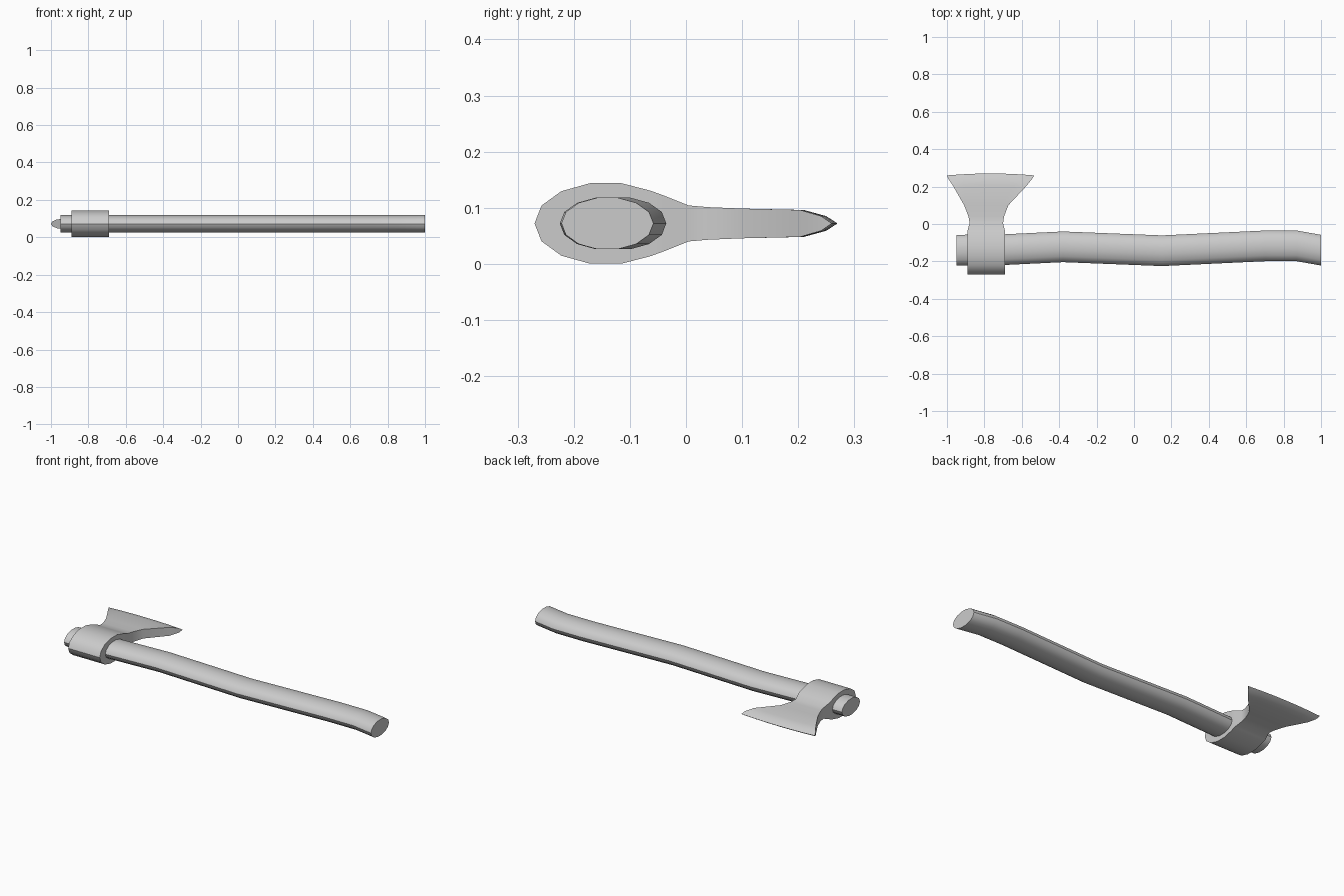
import bpy, bmesh, math

cube = bpy.data.objects.get("Cube")
if cube:
    bpy.data.objects.remove(cube, do_unlink=True)

MID_Z = 0.072
SIDES = 14

grey = bpy.data.materials.new("plain grey")
grey.use_nodes = True
colour = (0.6, 0.6, 0.6, 1)
grey.diffuse_color = colour
grey.node_tree.nodes["Principled BSDF"].inputs["Base Color"].default_value = colour


def finish(bm, name, angle):
    bmesh.ops.recalc_face_normals(bm, faces=bm.faces)
    mesh = bpy.data.meshes.new(name)
    bm.to_mesh(mesh)
    bm.free()
    mesh.materials.append(grey)
    obj = bpy.data.objects.new(name, mesh)
    bpy.context.collection.objects.link(obj)
    bpy.ops.object.select_all(action="DESELECT")
    obj.select_set(True)
    bpy.context.view_layer.objects.active = obj
    bpy.ops.object.shade_smooth_by_angle(angle=math.radians(angle))
    return obj


def bridge(bm, a, b):
    for i in range(len(a)):
        j = (i + 1) % len(a)
        bm.faces.new((a[i], a[j], b[j], b[i]))


# Handle: an oval section swept along a gently waving centre line
bm = bmesh.new()
path = [(-0.95, -0.14), (-0.69, -0.137), (-0.38, -0.122), (0.15, -0.143),
        (0.70, -0.117), (0.87, -0.117), (1.0, -0.14)]
rings = []
for x, y in path:
    angles = [2 * math.pi * i / SIDES for i in range(SIDES)]
    rings.append([bm.verts.new((x, y + 0.082 * math.cos(a), MID_Z + 0.047 * math.sin(a)))
                  for a in angles])
for a, b in zip(rings, rings[1:]):
    bridge(bm, a, b)
bm.faces.new(rings[0])
bm.faces.new(rings[-1])
finish(bm, "handle", 40)

# Axe head rows from the poll to the cutting edge: y, half thickness, left x, right x
rows = []
for k in range(6):
    a = 2 * math.pi * k / SIDES
    if k < 5:
        rows.append((-0.143 - 0.127 * math.cos(a), 0.0735 * math.sin(a), -0.89, -0.69))
rows += [(-0.062, 0.058, -0.89, -0.69), (-0.035, 0.048, -0.89, -0.69),
         (0.005, 0.032, -0.879, -0.70), (0.04, 0.029, -0.885, -0.695),
         (0.1, 0.0265, -0.908, -0.672), (0.21, 0.024, -0.967, -0.575),
         (0.25, 0.013, -0.992, -0.545), (0.27, 0, -1.0, -0.533)]
rows = [r for i, r in enumerate(rows) if i != 5 or r[1] > 0]

bm = bmesh.new()
COLS = 7
last = len(rows) - 1
columns = []
for c in range(COLS):
    t = c / (COLS - 1)
    top, bottom = [], []
    for y, half, x0, x1 in rows:
        sag = max(0, y - 0.1) * 0.06 * (2 * t - 1) ** 2
        x = x0 + (x1 - x0) * t
        up = bm.verts.new((x, y - sag, MID_Z + half))
        top.append(up)
        bottom.append(bm.verts.new((x, y - sag, MID_Z - half)) if half > 0 else up)
    columns.append((top, bottom))
for a, b in zip(columns, columns[1:]):
    bridge(bm, a[0] + a[1][last - 1:0:-1], b[0] + b[1][last - 1:0:-1])

# Head end faces, stripped between the upper and lower outlines
for top, bottom in (columns[0], columns[-1]):
    for i in range(last):
        corners = (top[i], top[i + 1], bottom[i + 1], bottom[i])
        bm.faces.new(list(dict.fromkeys(corners)))
finish(bm, "axe_head", 35)
